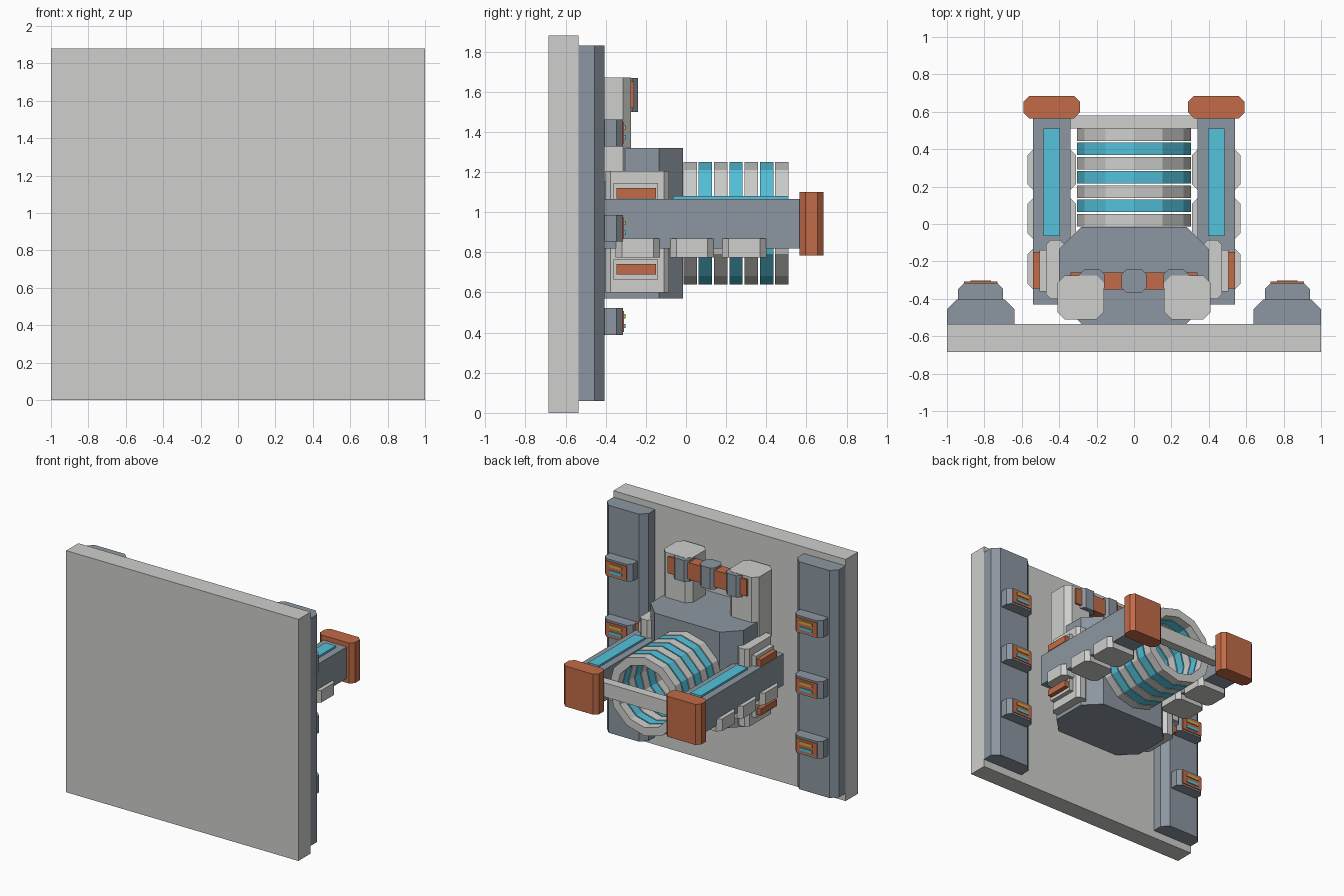
import bpy, bmesh, math

if "Cube" in bpy.data.objects:
    bpy.data.objects.remove(bpy.data.objects["Cube"])


def material(name, rgb):
    m = bpy.data.materials.new(name)
    lin = [c / 12.92 if c <= 0.04045 else ((c + 0.055) / 1.055) ** 2.4 for c in rgb]
    m.diffuse_color = (*lin, 1)
    m.use_nodes = True
    m.node_tree.nodes["Principled BSDF"].inputs["Base Color"].default_value = m.diffuse_color
    return m


LIGHT = material("light grey", (0.81, 0.81, 0.80))
DARK = material("slate grey", (0.55, 0.59, 0.63))
ORANGE = material("burnt orange", (0.76, 0.42, 0.28))
CYAN = material("cyan", (0.33, 0.76, 0.86))
YELLOW = material("yellow", (0.85, 0.65, 0.28))


def finish(name, bm, mat):
    bmesh.ops.recalc_face_normals(bm, faces=bm.faces)
    mesh = bpy.data.meshes.new(name)
    bm.to_mesh(mesh)
    bm.free()
    mesh.materials.append(mat)
    ob = bpy.data.objects.new(name, mesh)
    bpy.context.collection.objects.link(ob)
    return ob


def block(name, x, y, z, mat, front=0, back=0):
    """Upright prism; its corners on the -y (front) and +y (back) side can be cut."""
    (x0, x1), (y0, y1), (z0, z1) = sorted(x), y, z
    pts = []
    for px, py, sx, sy, c, along_x in ((x0, y0, 1, 1, front, False), (x1, y0, -1, 1, front, True),
                                       (x1, y1, -1, -1, back, False), (x0, y1, 1, -1, back, True)):
        if c == 0:
            pts.append((px, py))
            continue
        cut = [(px, py + sy * c), (px + sx * c, py)]
        pts += cut[::-1] if along_x else cut
    bm = bmesh.new()
    face = bm.faces.new([bm.verts.new((a, b, z0)) for a, b in pts])
    top = bmesh.ops.extrude_face_region(bm, geom=[face])["geom"]
    bmesh.ops.translate(bm, vec=(0, 0, z1 - z0),
                        verts=[v for v in top if isinstance(v, bmesh.types.BMVert)])
    return finish(name, bm, mat)


def pair(name, x, y, z, mat, front=0, back=0):
    """The same block on both sides of x = 0."""
    for s, side in ((1, "right"), (-1, "left")):
        block(f"{name}_{side}", (s * x[0], s * x[1]), y, z, mat, front, back)


def ring(name, y0, y1, r_out, r_in, zc, mat, sides=12):
    """Hollow faceted ring along y."""
    bm = bmesh.new()
    loops = []
    for r, y in ((r_out, y0), (r_out, y1), (r_in, y1), (r_in, y0)):
        loops.append([bm.verts.new((r * math.sin(math.tau * i / sides), y,
                                    zc + r * math.cos(math.tau * i / sides))) for i in range(sides)])
    for k in range(4):
        a, b = loops[k], loops[(k + 1) % 4]
        for i in range(sides):
            j = (i + 1) % sides
            bm.faces.new((a[i], a[j], b[j], b[i]))
    return finish(name, bm, mat)


# wall panel and side rails
block("wall_panel", (-1, 1), (-0.685, -0.535), (0, 1.88), LIGHT)
pair("side_rail", (0.64, 1.0), (-0.535, -0.405), (0.06, 1.83), DARK, back=0.05)

# control modules on the rails
for n, zc in enumerate((0.455, 0.92, 1.395)):
    pair(f"module_body_{n}", (0.70, 0.94), (-0.405, -0.315), (zc - 0.067, zc + 0.067), DARK, back=0.032)
    pair(f"module_face_{n}", (0.73, 0.91), (-0.325, -0.308), (zc - 0.053, zc + 0.053), ORANGE)
    pair(f"module_yellow_light_{n}", (0.765, 0.875), (-0.309, -0.301), (zc + 0.015, zc + 0.037), YELLOW)
    pair(f"module_cyan_light_{n}", (0.765, 0.875), (-0.309, -0.301), (zc - 0.033, zc - 0.011), CYAN)

# central housing
block("housing", (-0.4, 0.4), (-0.535, -0.015), (0.57, 1.32), DARK, front=0.12, back=0.12)

# posts with a clamped rod between them
pair("post", (0.16, 0.41), (-0.51, -0.275), (1.15, 1.67), LIGHT, front=0.04, back=0.04)
block("rod", (-0.34, 0.34), (-0.35, -0.26), (1.52, 1.65), ORANGE)
for n, xc in enumerate((-0.225, 0, 0.225)):
    block(f"rod_clamp_{n}", (xc - 0.068, xc + 0.068), (-0.37, -0.24), (1.50, 1.668), DARK,
          front=0.03, back=0.03)

# side mounts with raised pads
pair("side_mount", (0.37, 0.47), (-0.40, -0.085), (0.60, 1.205), LIGHT, front=0.025, back=0.025)
for n, zc in enumerate((0.715, 1.095)):
    pair(f"mount_pad_{n}", (0.46, 0.505), (-0.36, -0.14), (zc - 0.05, zc + 0.05), LIGHT)
    pair(f"mount_plate_{n}", (0.50, 0.54), (-0.345, -0.15), (zc - 0.026, zc + 0.026), ORANGE)

# arms with strips, end caps and underside clips
pair("arm", (0.34, 0.54), (-0.43, 0.57), (0.82, 1.065), DARK)
pair("arm_strip", (0.395, 0.485), (-0.065, 0.51), (1.06, 1.08), CYAN)
pair("arm_cap", (0.29, 0.59), (0.565, 0.685), (0.785, 1.10), ORANGE, front=0.03, back=0.03)
for n, yc in enumerate((-0.24, 0.03, 0.29)):
    pair(f"arm_clip_{n}", (0.31, 0.57), (yc - 0.11, yc + 0.11), (0.775, 0.87), LIGHT,
         front=0.032, back=0.032)

# crossbar joining the arms
block("crossbar", (-0.345, 0.345), (0.51, 0.58), (0.89, 1.0), LIGHT)

# stacked rings
for n in range(7):
    y = -0.013 + n * 0.0762
    ring(f"coil_ring_{n}", y, y + 0.067, 0.305, 0.24, 0.945, CYAN if n % 2 else LIGHT)
